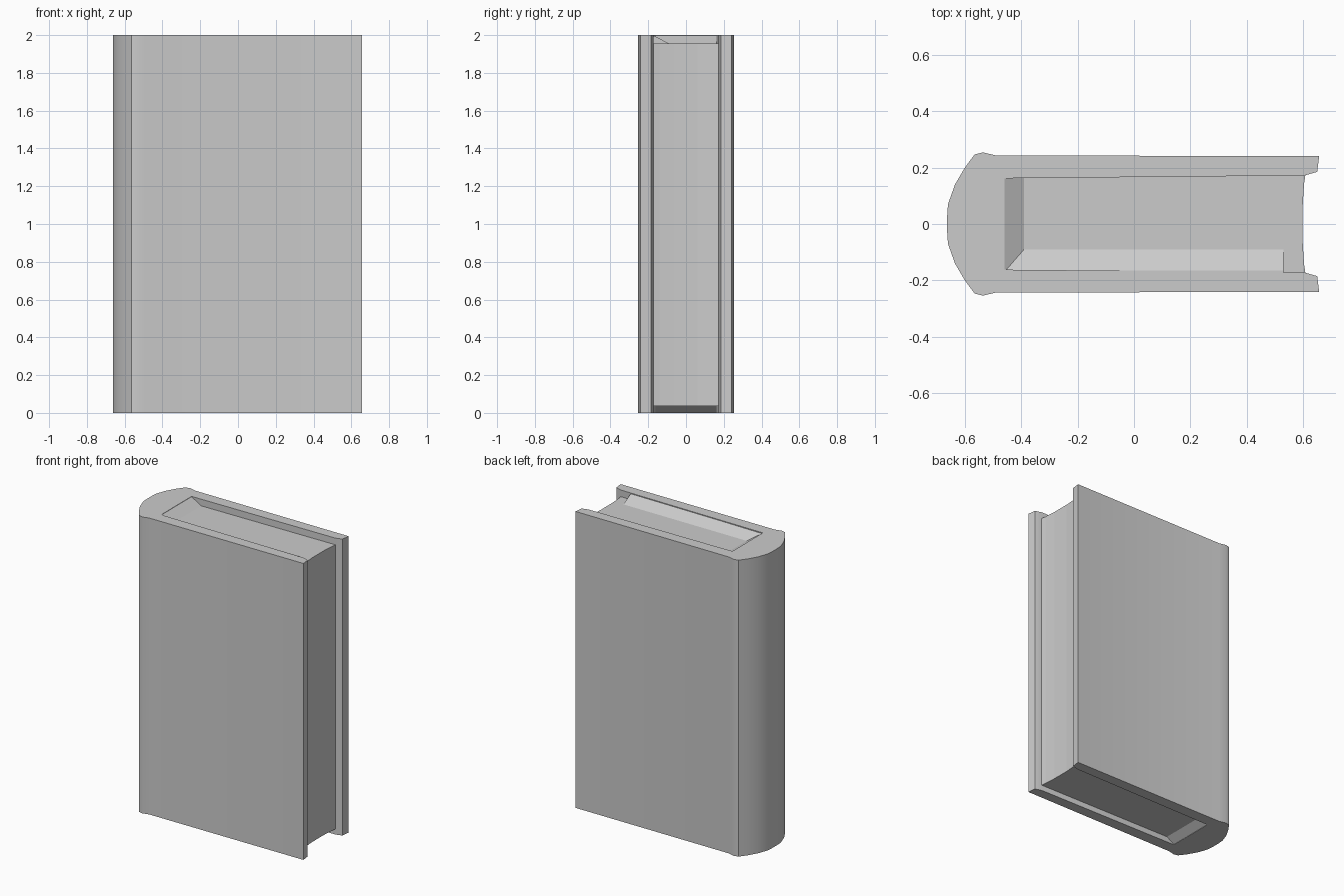
import bpy, bmesh

if "Cube" in bpy.data.objects:
    bpy.data.objects.remove(bpy.data.objects["Cube"])


def prism(name, ring, offset, smooth=False):
    """Extrude a closed 3D outline along an offset vector."""
    bm = bmesh.new()
    face = bm.faces.new([bm.verts.new(p) for p in ring])
    new = bmesh.ops.extrude_face_region(bm, geom=[face], use_keep_orig=True)["geom"]
    bmesh.ops.translate(bm, vec=offset,
                        verts=[v for v in new if isinstance(v, bmesh.types.BMVert)])
    bmesh.ops.recalc_face_normals(bm, faces=bm.faces)
    mesh = bpy.data.meshes.new(name)
    bm.to_mesh(mesh)
    bm.free()
    obj = bpy.data.objects.new(name, mesh)
    bpy.context.collection.objects.link(obj)
    if smooth:
        bpy.context.view_layer.objects.active = obj
        obj.select_set(True)
        bpy.ops.object.shade_smooth_by_angle(angle=0.5)
        obj.select_set(False)
    return obj


def mirrored(half):
    """Close a half profile by reflecting it in y."""
    return half + [(x, -y) for x, y in reversed(half)]


# Cover: two boards joined by a rounded spine
half_cover = [(-0.46, 0.162), (0.605, 0.172), (0.65, 0.185), (0.657, 0.241),
              (-0.49, 0.243), (-0.535, 0.254), (-0.565, 0.247),
              (-0.60, 0.20), (-0.635, 0.14), (-0.66, 0.07), (-0.663, 0.025)]
prism("cover", [(x, y, 0) for x, y in mirrored(half_cover)], (0, 0, 2), True)

# Page block with a slightly hollow fore edge
half_pages = [(-0.50, 0.17), (0.608, 0.174), (0.603, 0.14), (0.598, 0.06)]
prism("pages", [(x, y, 0.037) for x, y in mirrored(half_pages)], (0, 0, 1.918))

# Sloped head of the pages beside the spine
prism("spine_slope", [(-0.47, -0.165, 1.95), (-0.39, -0.165, 1.95),
                      (-0.39, -0.165, 1.955), (-0.46, -0.165, 1.998),
                      (-0.47, -0.165, 1.998)], (0, 0.33, 0))

# Sloped head of the pages beside the front board
prism("front_slope", [(-0.46, -0.18, 1.95), (-0.46, -0.09, 1.95),
                      (-0.46, -0.09, 1.955), (-0.46, -0.165, 1.995),
                      (-0.46, -0.18, 1.995)], (0.99, 0, 0))

# Sloped tail of the pages beside the spine
prism("tail_slope", [(-0.47, -0.165, 0.04), (-0.40, -0.165, 0.04),
                     (-0.46, -0.165, 0.002), (-0.47, -0.165, 0.002)], (0, 0.33, 0))
